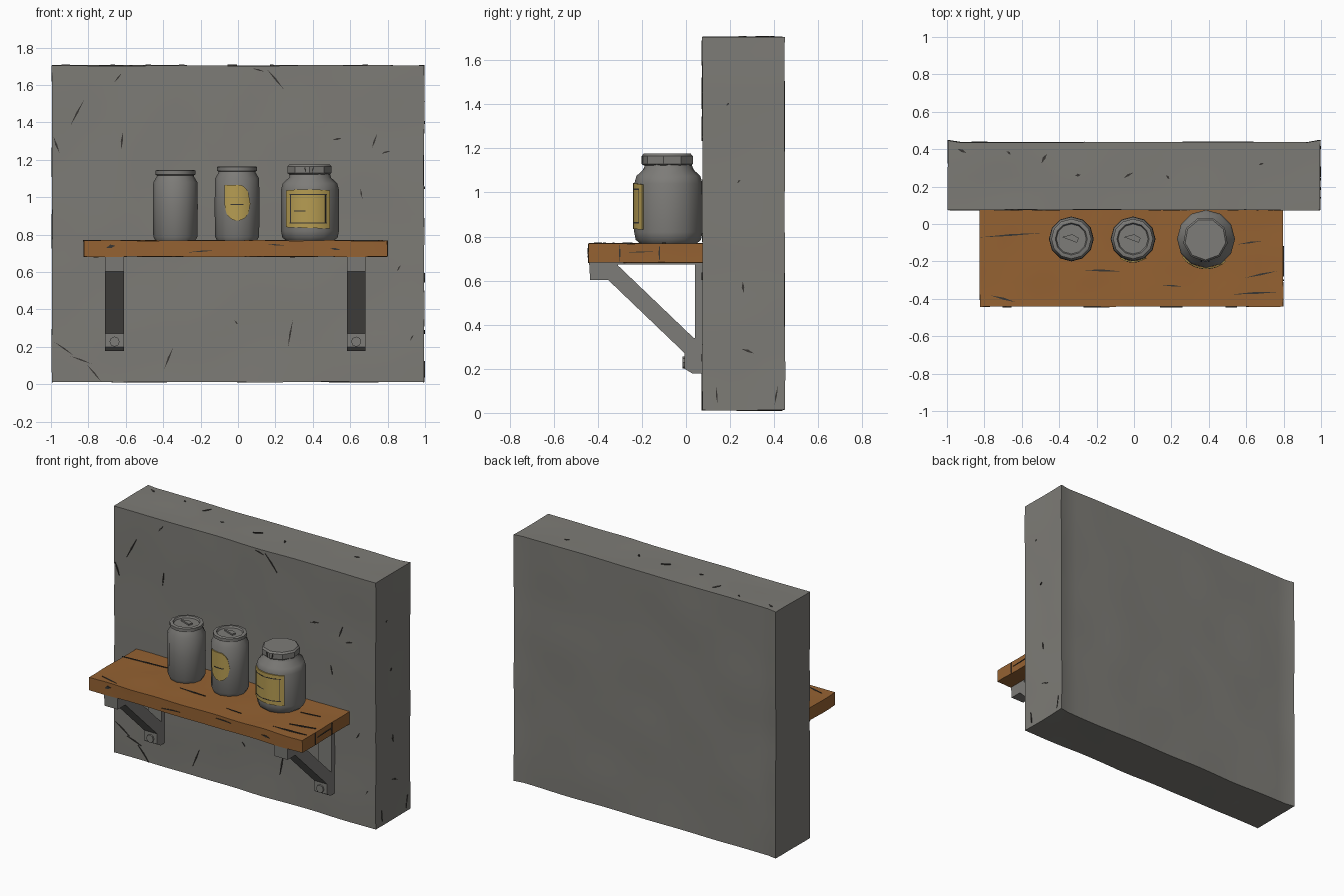
import bpy, bmesh, math
from mathutils import Vector, noise

if "Cube" in bpy.data.objects:
    bpy.data.objects.remove(bpy.data.objects["Cube"])


def material(name, rgb):
    m = bpy.data.materials.new(name)
    m.diffuse_color = (*rgb, 1)
    m.use_nodes = True
    m.node_tree.nodes["Principled BSDF"].inputs["Base Color"].default_value = m.diffuse_color
    return m


STONE = material("stone grey", (0.205, 0.20, 0.182))
METAL = material("metal grey", (0.205, 0.20, 0.188))
WOOD = material("wood brown", (0.30, 0.122, 0.032))
LABEL = material("label yellow", (0.47, 0.335, 0.085))
DARK = material("crack dark", (0.04, 0.037, 0.033))


def finish(name, bm, mat, angle=None):
    bmesh.ops.recalc_face_normals(bm, faces=bm.faces)
    me = bpy.data.meshes.new(name)
    bm.to_mesh(me)
    bm.free()
    me.materials.append(mat)
    ob = bpy.data.objects.new(name, me)
    bpy.context.collection.objects.link(ob)
    if angle:
        bpy.ops.object.select_all(action='DESELECT')
        ob.select_set(True)
        bpy.context.view_layer.objects.active = ob
        bpy.ops.object.shade_smooth_by_angle(angle=math.radians(angle))
    return ob


def prism(bm, ring, offset):
    """Closed solid from a planar or curved ring, swept by offset (vector or function)."""
    move = offset if callable(offset) else (lambda p: p + Vector(offset))
    a = [bm.verts.new(p) for p in ring]
    b = [bm.verts.new(move(Vector(p))) for p in ring]
    bm.faces.new(a)
    bm.faces.new(b[::-1])
    for i in range(len(a)):
        j = (i + 1) % len(a)
        bm.faces.new((a[i], a[j], b[j], b[i]))


def lumpy_slab(name, lo, hi, cuts, amp, mat, freq, lip=0.0):
    """Box sliced into a grid, with gently uneven surfaces."""
    bm = bmesh.new()
    bmesh.ops.create_cube(bm, size=1)
    for v in bm.verts:
        v.co = Vector([lo[i] if v.co[i] < 0 else hi[i] for i in range(3)])
    for ax in range(3):
        no = [0, 0, 0]
        no[ax] = 1
        for k in range(1, cuts[ax]):
            co = [0, 0, 0]
            co[ax] = lo[ax] + (hi[ax] - lo[ax]) * k / cuts[ax]
            bmesh.ops.bisect_plane(bm, geom=bm.verts[:] + bm.edges[:] + bm.faces[:],
                                   plane_co=co, plane_no=no)
    for v in bm.verts:
        p = v.co.copy()
        for ax in range(3):
            for side in (lo, hi):
                if abs(p[ax] - side[ax]) < 1e-5:
                    q = p * freq + Vector((ax * 7, 3, 1 if side is hi else 9))
                    v.co[ax] += noise.noise(q) * amp[ax]
        # raised lip along the two rear upright edges
        if lip and abs(p.y - hi[1]) < 1e-5 and abs(p.x) > 0.93:
            v.co.y += lip
    return finish(name, bm, mat, 40)


# Wall and shelf board
lumpy_slab("wall", (-0.995, 0.075, 0.012), (0.995, 0.437, 1.705), (30, 6, 26),
           (0.004, 0.005, 0.006), STONE, 3.0, 0.011)
lumpy_slab("shelf_board", (-0.825, -0.442, 0.682), (0.797, 0.08, 0.768), (26, 8, 2),
           (0.005, 0.004, 0.005), WOOD, 5.0)


def marks(name, axis, level, items):
    """Thin slivers on the plane axis=level; items are (u, v, length, degrees, width)."""
    bm = bmesh.new()
    off = [0, 0, 0]
    off[axis] = 0.008
    for u, v, length, deg, w in items:
        d = Vector((math.cos(math.radians(deg)), math.sin(math.radians(deg))))
        n = Vector((-d.y, d.x)) * w / 2
        c = Vector((u, v))
        ring = []
        for p in (c - d * length / 2, c + n, c + d * length / 2, c - n * 0.6):
            q = list(p)
            q.insert(axis, level - 0.004)
            ring.append(q)
        prism(bm, ring, off)
    finish(name, bm, DARK)


# Cracks and chips
marks("wall_front_cracks", 1, 0.075, [
    (-0.86, 1.45, 0.16, 62, .012), (-0.97, 1.28, 0.09, 110, .014), (-0.62, 1.30, 0.09, 85, .014),
    (-0.64, 1.64, 0.06, 50, .01), (0.20, 1.63, 0.14, -50, .012), (0.11, 1.68, 0.07, -15, .01),
    (0.53, 1.31, 0.06, 10, .012), (0.73, 1.30, 0.08, 70, .012), (0.79, 1.24, 0.05, 15, .012),
    (-0.37, 0.14, 0.13, 68, .012), (0.28, 0.27, 0.15, 80, .012), (-0.93, 0.19, 0.13, -35, .01),
    (-0.84, 0.13, 0.12, -20, .01), (-0.77, 0.06, 0.13, -50, .01), (0.86, 0.62, 0.04, 60, .01),
    (-0.01, 0.33, 0.03, -50, .01), (0.66, 1.02, 0.06, 100, .01), (0.93, 0.25, 0.04, 60, .01)])
marks("wall_top_chips", 2, 1.705, [
    (-0.92, 0.39, 0.05, -25, .02), (-0.67, 0.38, 0.03, -40, .015), (-0.48, 0.35, 0.06, 60, .02),
    (-0.30, 0.26, 0.03, 10, .02), (-0.03, 0.26, 0.06, 30, .015), (0.18, 0.25, 0.03, -50, .015),
    (0.68, 0.32, 0.03, 20, .015)])
marks("wall_right_chips", 0, 0.995, [
    (0.26, 0.57, 0.05, 95, .015), (0.28, 0.28, 0.06, -20, .014), (0.14, 0.08, 0.08, 95, .01),
    (0.41, 0.08, 0.09, 80, .01), (0.24, 1.05, 0.02, 45, .01), (0.19, 1.40, 0.02, 45, .01)])
marks("shelf_top_grain", 2, 0.768, [
    (-0.66, -0.06, 0.34, 4, .012), (-0.17, -0.25, 0.20, -2, .014), (-0.70, -0.40, 0.14, -15, .014),
    (0.68, -0.27, 0.18, 12, .012), (0.65, -0.37, 0.25, 3, .014), (0.62, -0.10, 0.14, 8, .01),
    (0.20, -0.33, 0.12, -4, .01)])
marks("shelf_front_grain", 1, -0.442, [
    (-0.68, 0.735, 0.05, 15, .025), (0.52, 0.722, 0.06, -8, .014), (-0.2, 0.71, 0.14, 4, .008),
    (0.2, 0.745, 0.12, -3, .008)])
marks("shelf_end_splits", 0, 0.797, [
    (-0.30, 0.725, 0.085, 90, .01), (-0.12, 0.725, 0.085, 90, .01), (-0.2, 0.73, 0.16, 2, .006)])


# Brackets: side profiles in (y, z), pushed along x
PROFILES = [
    [(-.44, .69), (-.31, .69), (-.305, .645), (-.35, .602), (-.435, .602)],
    [(-.355, .605), (-.305, .665), (.04, .335), (0, .265)],
    [(.04, .18), (.08, .18), (.08, .69), (.04, .69)],
    [(0, .335), (.045, .34), (.078, .178), (.03, .178), (-.006, .2), (-.006, .28)],
    [(-.31, .69), (.06, .69), (.06, .674), (-.31, .674)]]
for side, cx in (("left", -0.66), ("right", 0.632)):
    bm = bmesh.new()
    for prof in PROFILES:
        prism(bm, [(cx - 0.05, y, z) for y, z in prof], (0.1, 0, 0))
    finish(side + "_bracket", bm, METAL)
    bm = bmesh.new()
    prism(bm, [(cx + .027 * math.cos(k * math.pi / 4), -0.016, .228 + .027 * math.sin(k * math.pi / 4))
               for k in range(8)], (0, 0.03, 0))
    finish(side + "_bolt", bm, METAL)


def lathe(name, cx, cy, profile, sides, mat):
    """Turned shape from (radius, z) points, capped at both ends."""
    bm = bmesh.new()
    rings = [[bm.verts.new((cx + r * math.sin(2 * math.pi * k / sides),
                            cy - r * math.cos(2 * math.pi * k / sides), z))
              for k in range(sides)] for r, z in profile]
    for a, b in zip(rings, rings[1:]):
        for k in range(sides):
            j = (k + 1) % sides
            bm.faces.new((a[k], a[j], b[j], b[k]))
    bm.faces.new(rings[0])
    bm.faces.new(rings[-1])
    finish(name, bm, mat, 38)


def wrap(name, cx, cy, r, x0, x1, z_low, z_high, mat, thick=0.008, n=12):
    """Curved plate on a jar front; z_low and z_high give its outline at t in -1..1."""
    bm = bmesh.new()
    a0, a1 = math.asin((x0 - cx) / r), math.asin((x1 - cx) / r)
    cols = []
    for k in range(n + 1):
        a, t = a0 + (a1 - a0) * k / n, 2 * k / n - 1
        cols.append([bm.verts.new((cx + q * math.sin(a), cy - q * math.cos(a), z))
                     for q, z in ((r, z_low(t)), (r, z_high(t)),
                                  (r - thick, z_high(t)), (r - thick, z_low(t)))])
    for a, b in zip(cols, cols[1:]):
        for i in range(4):
            j = (i + 1) % 4
            bm.faces.new((a[i], a[j], b[j], b[i]))
    bm.faces.new(cols[0])
    bm.faces.new(cols[-1])
    finish(name, bm, mat, 30)


# Two cans with rimmed lids, and the wide jar with its lid
def can(name, cx, top):
    lathe(name, cx, -0.08, [(.105, .765), (.118, .79), (.12, .95), (.118, top - .065), (.10, top - .035),
                            (.098, top - .028), (.107, top - .024), (.107, top - .003),
                            (.10, top), (.086, top), (.08, top - .012)], 12, METAL)
    bm = bmesh.new()
    prism(bm, [(cx - .05, -.07, top - .014), (cx + .03, -.10, top - .014),
               (cx + .04, -.075, top - .014), (cx + .005, -.055, top - .014)], (0, 0, 0.012))
    finish(name + "_pull_tab", bm, METAL)


can("left_can", -0.335, 1.145)
can("middle_can", -0.005, 1.165)
lathe("wide_jar", 0.385, -0.08, [(.125, .765), (.148, .785), (.155, .82), (.155, 1.04), (.145, 1.075),
                                 (.112, 1.105), (.105, 1.135)], 12, METAL)
lathe("wide_jar_lid", 0.382, -0.082, [(.11, 1.122), (.12, 1.13), (.12, 1.165), (.11, 1.176)], 9, METAL)
marks("lid_notches", 1, -0.198, [(0.40, 1.148, 0.035, 80, .008), (0.36, 1.15, 0.03, 100, .008)])

# Labels
wrap("round_label", -0.005, -0.08, 0.125, -0.073, 0.066,
     lambda t: 0.965 - 0.09 * math.sqrt(max(0, 1 - t * t)),
     lambda t: 1.066 if t < 0.1 else 0.966 + 0.1 * math.sqrt(max(0, 1 - ((t - .1) / .9) ** 2)), LABEL)
wrap("square_label", 0.385, -0.08, 0.160, 0.257, 0.492,
     lambda t: 0.836 - 0.004 * t, lambda t: 1.042 - 0.006 * t * t, LABEL)
for nm, x0, x1, z0, z1 in (("top", .275, .475, 1.012, 1.017), ("bottom", .275, .475, .860, .865),
                           ("left", .278, .283, .86, 1.017), ("right", .467, .472, .86, 1.017),
                           ("middle", .30, .36, .925, .93)):
    wrap("label_line_" + nm, 0.385, -0.08, 0.1612, x0, x1,
         lambda t: z0, lambda t: z1, DARK, 0.004)
wrap("round_label_line", -0.005, -0.08, 0.1262, -0.04, 0.03,
     lambda t: 0.958, lambda t: 0.964, DARK, 0.004)
